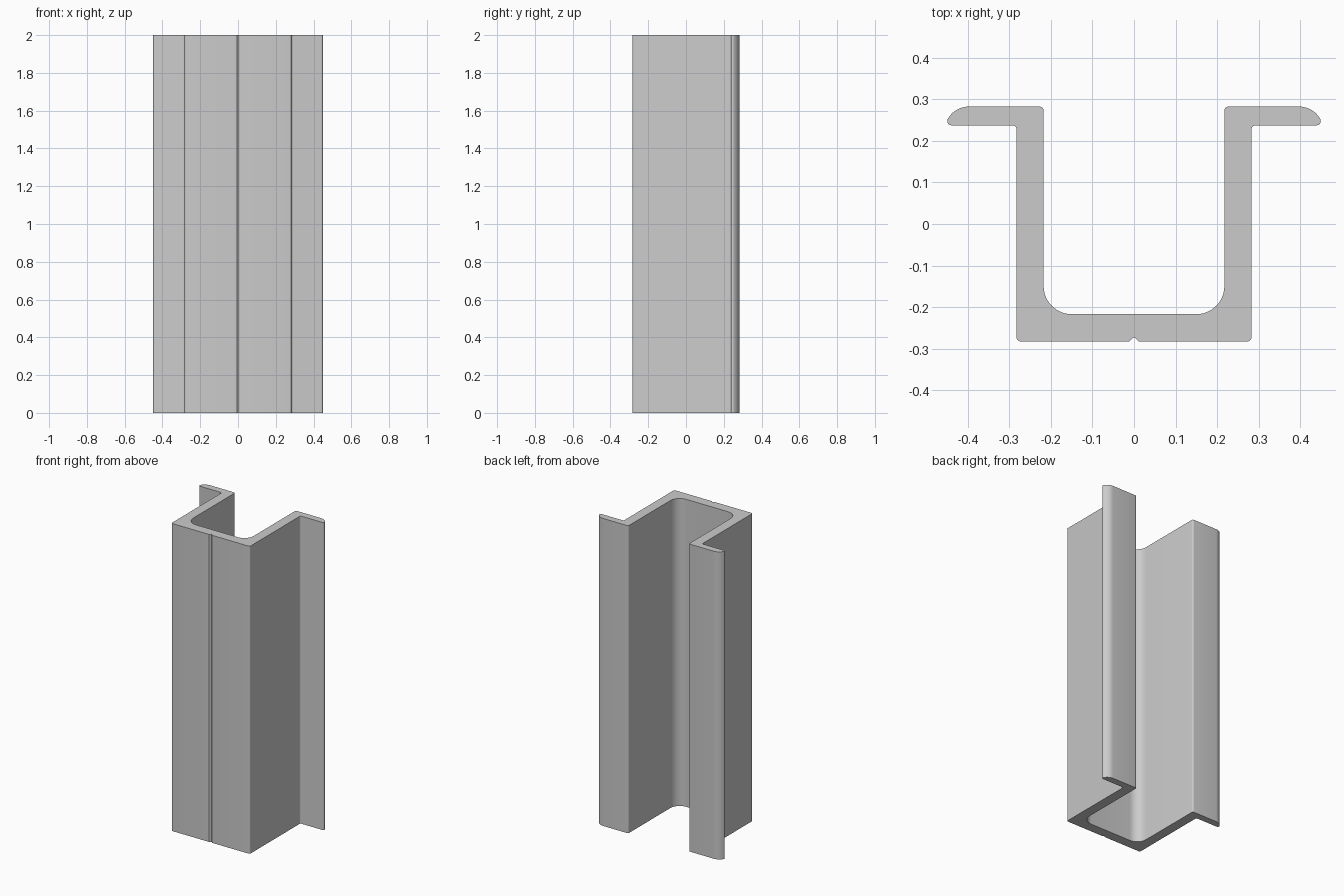
import bpy, bmesh, math
from mathutils import Vector

if "Cube" in bpy.data.objects:
    bpy.data.objects.remove(bpy.data.objects["Cube"], do_unlink=True)

HEIGHT = 2.0

# Right half of the cross-section: x, y, fillet radius
half = [
    (0.0, -0.272, 0), (0.011, -0.2825, 0.004),      # small groove in the front web
    (0.2825, -0.2825, 0.01), (0.2825, 0.2375, 0.01),  # outer wall
    (0.449, 0.2375, 0.009), (0.449, 0.251, 0.003),    # flange tip
    (0.432, 0.2825, 0.058), (0.2175, 0.2825, 0.01),   # rounded flange back
    (0.2175, -0.217, 0.068), (0.0, -0.217, 0),      # channel interior
]


def fillet(prev, corner, nxt, radius):
    """Points of a tangent arc that rounds one corner."""
    a, b = (prev - corner).normalized(), (nxt - corner).normalized()
    half_angle = a.angle(b) / 2
    centre = corner + (a + b).normalized() * radius / math.sin(half_angle)
    reach = radius / math.tan(half_angle)
    start = (corner + a * reach - centre).normalized()
    end = (corner + b * reach - centre).normalized()
    steps = 12 if radius > 0.02 else 5
    return [centre + start.slerp(end, i / steps) * radius for i in range(steps + 1)]


# Round the corners, then mirror the half into a closed outline
pts = [Vector((x, y)) for x, y, r in half]
outline = [pts[0]]
for i in range(1, len(pts) - 1):
    outline += fillet(pts[i - 1], pts[i], pts[i + 1], half[i][2])
outline.append(pts[-1])
outline += [Vector((-p.x, p.y)) for p in reversed(outline[1:-1])]

# Extrude the outline upwards
bm = bmesh.new()
base = bm.faces.new([bm.verts.new((p.x, p.y, 0)) for p in outline])
top = bmesh.ops.extrude_face_region(bm, geom=[base], use_keep_orig=True)["geom"]
bmesh.ops.translate(bm, vec=(0, 0, HEIGHT),
                    verts=[g for g in top if isinstance(g, bmesh.types.BMVert)])
bmesh.ops.recalc_face_normals(bm, faces=bm.faces)
mesh = bpy.data.meshes.new("channel_profile")
bm.to_mesh(mesh)
bm.free()

channel = bpy.data.objects.new("channel_profile", mesh)
bpy.context.collection.objects.link(channel)

# Plain grey metal
grey = bpy.data.materials.new("plain_grey")
grey.use_nodes = True
colour = (0.6, 0.6, 0.6, 1)
grey.diffuse_color = colour
grey.node_tree.nodes["Principled BSDF"].inputs["Base Color"].default_value = colour
mesh.materials.append(grey)

# Smooth the rounded corners, keep the ends sharp
bpy.context.view_layer.objects.active = channel
channel.select_set(True)
bpy.ops.object.shade_smooth_by_angle(angle=math.radians(30))
